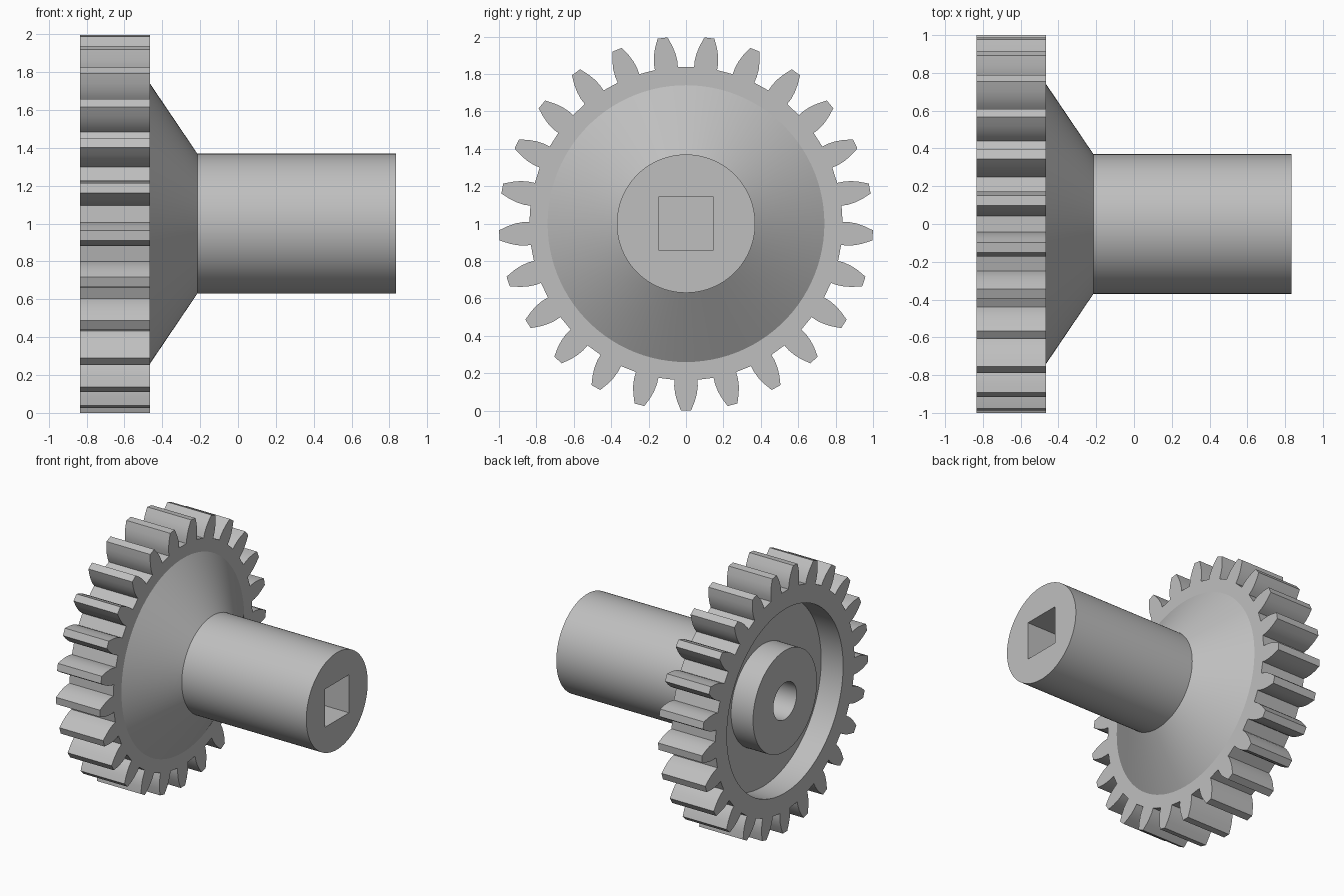
import bpy, bmesh, math

cube = bpy.data.objects.get("Cube")
if cube:
    bpy.data.objects.remove(cube, do_unlink=True)

AXIS_Z = 1.0
TEETH = 25
SEGMENTS = 100
BACK, FRONT, SHAFT_END = -0.835, -0.465, 0.835
POCKET_R, POCKET_X = 0.70, -0.65
SHAFT_R = 0.37

grey = bpy.data.materials.new("light_grey")
grey.use_nodes = True
COLOUR = (0.52, 0.52, 0.52, 1)
grey.diffuse_color = COLOUR
grey.node_tree.nodes["Principled BSDF"].inputs["Base Color"].default_value = COLOUR


def circle(radius):
    """Points (y, z) of a circle around the axis."""
    steps = [2 * math.pi * i / SEGMENTS for i in range(SEGMENTS)]
    return [(radius * math.cos(a), radius * math.sin(a)) for a in steps]


def add_loop(bm, points, x):
    return [bm.verts.new((x, y, z + AXIS_Z)) for y, z in points]


def bridge(bm, a, b):
    """Quads between two loops of equal length."""
    for i in range(len(a)):
        j = (i + 1) % len(a)
        bm.faces.new((a[i], a[j], b[j], b[i]))


def fill_between(bm, *loops):
    """Flat cap bounded by an outer loop and an inner loop."""
    edges = []
    for loop in loops:
        for i, v in enumerate(loop):
            w = loop[(i + 1) % len(loop)]
            edges.append(bm.edges.get((v, w)) or bm.edges.new((v, w)))
    bmesh.ops.triangle_fill(bm, edges=edges, use_beauty=True, normal=(1, 0, 0))


def finish(bm, name):
    bmesh.ops.recalc_face_normals(bm, faces=bm.faces)
    mesh = bpy.data.meshes.new(name)
    bm.to_mesh(mesh)
    bm.free()
    mesh.materials.append(grey)
    obj = bpy.data.objects.new(name, mesh)
    bpy.context.collection.objects.link(obj)
    bpy.ops.object.select_all(action='DESELECT')
    obj.select_set(True)
    bpy.context.view_layer.objects.active = obj
    bpy.ops.object.shade_smooth_by_angle(angle=math.radians(20))
    return obj


# Toothed rim: one tooth flank (radius, half width), mirrored and repeated
flank = [(0.835, 0.062), (0.87, 0.063), (0.91, 0.058), (0.95, 0.047), (1.0, 0.027)]
tooth = [(r, -w) for r, w in flank] + [(r, w) for r, w in reversed(flank)]
outline = []
for k in range(TEETH):
    a = -math.pi / 2 + 2 * math.pi * k / TEETH
    c, s = math.cos(a), math.sin(a)
    outline += [(r * c - w * s, r * s + w * c) for r, w in tooth]

bm = bmesh.new()
outer = [add_loop(bm, outline, x) for x in (BACK, FRONT)]
inner = [add_loop(bm, circle(POCKET_R), x) for x in (BACK, FRONT)]
bridge(bm, *outer)
bridge(bm, *inner)
for o, i in zip(outer, inner):
    fill_between(bm, o, i)
finish(bm, "toothed_rim")

# Turned body: blind bore, hub, pocket floor, cone and shaft as (x, radius)
profile = [(-0.35, 0.14), (BACK, 0.14), (BACK, 0.385), (POCKET_X, 0.385),
           (POCKET_X, POCKET_R), (FRONT, POCKET_R), (FRONT, 0.74),
           (-0.215, SHAFT_R), (SHAFT_END, SHAFT_R)]
bm = bmesh.new()
rings = [add_loop(bm, circle(r), x) for x, r in profile]
bm.faces.new(rings[0])
for a, b in zip(rings, rings[1:]):
    bridge(bm, a, b)

# Square blind socket in the shaft end
h = 0.145
square = [(-h, -h), (h, -h), (h, h), (-h, h)]
mouth = add_loop(bm, square, SHAFT_END)
floor = add_loop(bm, square, 0.2)
fill_between(bm, rings[-1], mouth)
bridge(bm, mouth, floor)
bm.faces.new(floor)
finish(bm, "hub_and_shaft")
